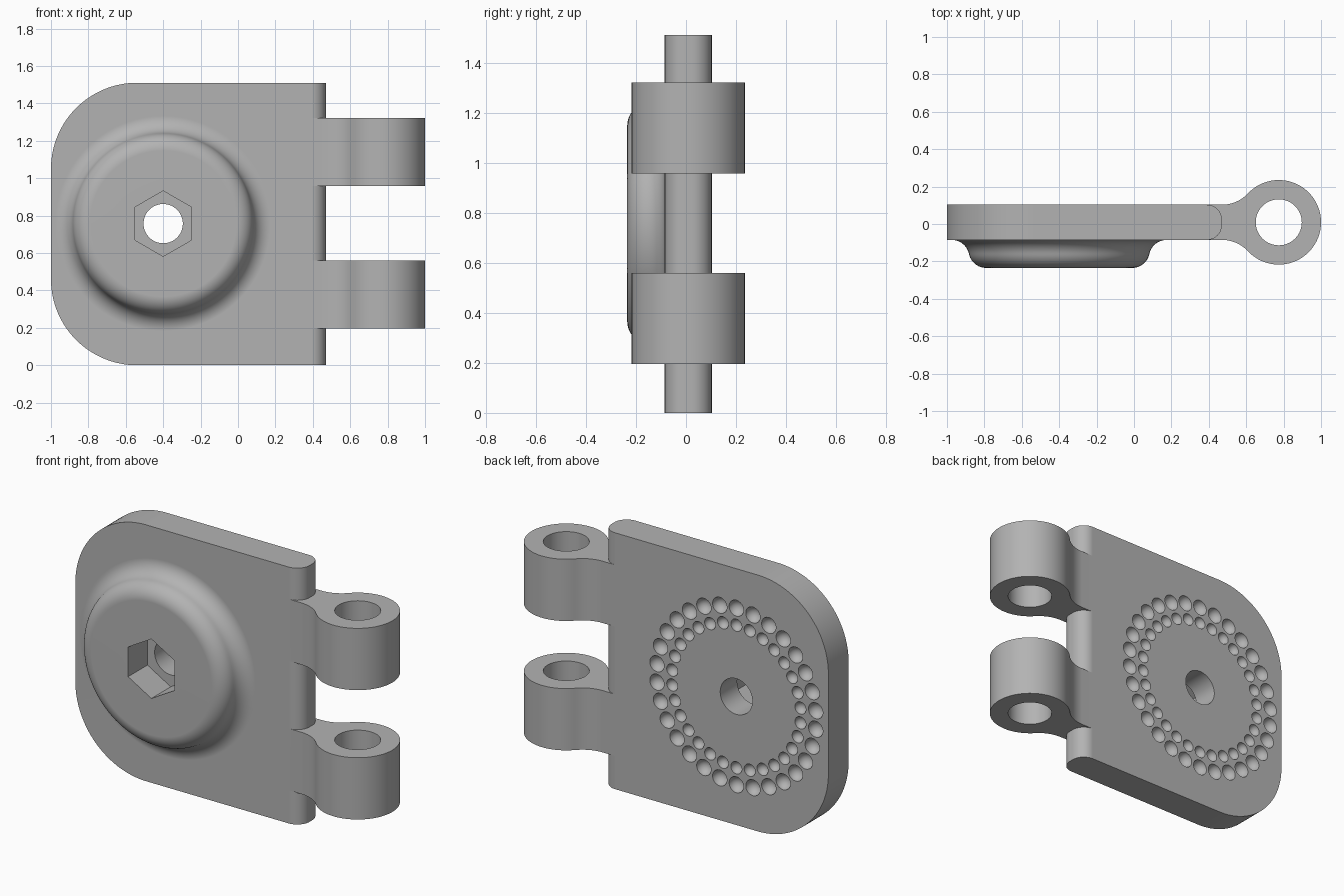
import bpy, bmesh
from math import sin, cos, pi, radians, atan2, hypot
from mathutils import Matrix, Vector

cube = bpy.data.objects.get("Cube")
if cube:
    bpy.data.objects.remove(cube, do_unlink=True)

BACK, FRONT, MID = 0.103, -0.085, 0.009      # plate faces and mid-plane in y
HEIGHT, EDGE = 1.51, 0.47
CX, CZ = -0.4, 0.757                         # centre of the boss
BOSS_FACE = -0.235

grey = bpy.data.materials.new("light_grey")
grey.use_nodes = True
grey.diffuse_color = (0.45, 0.45, 0.45, 1)
grey.node_tree.nodes["Principled BSDF"].inputs["Base Color"].default_value = (0.45, 0.45, 0.45, 1)


def arc(cx, cy, r, start, end, steps):
    angles = [radians(start + (end - start) * i / steps) for i in range(steps + 1)]
    return [(cx + r * cos(a), cy + r * sin(a)) for a in angles]


def make(name, bm):
    bmesh.ops.recalc_face_normals(bm, faces=bm.faces)
    mesh = bpy.data.meshes.new(name)
    bm.to_mesh(mesh)
    bm.free()
    obj = bpy.data.objects.new(name, mesh)
    bpy.context.collection.objects.link(obj)
    mesh.materials.append(grey)
    return obj


def prism(name, points, offset):
    """Closed outline of 3D points, extruded along offset."""
    bm = bmesh.new()
    face = bm.faces.new([bm.verts.new(p) for p in points])
    new = bmesh.ops.extrude_face_region(bm, geom=[face])
    verts = [v for v in new["geom"] if isinstance(v, bmesh.types.BMVert)]
    bmesh.ops.translate(bm, verts=verts, vec=offset)
    return make(name, bm)


def combine(target, tool, operation):
    mod = target.modifiers.new(operation, 'BOOLEAN')
    mod.operation, mod.solver, mod.object = operation, 'EXACT', tool
    bpy.context.view_layer.objects.active = target
    bpy.ops.object.modifier_apply(modifier=mod.name)
    bpy.data.objects.remove(tool, do_unlink=True)


# Plate: plan outline with a rounded hinge edge, raised to full height
r = 0.08
plan = [(-1, FRONT)] + arc(EDGE - r, FRONT + r, r, -90, 0, 10)
plan += arc(EDGE - r, BACK - r, r, 0, 90, 10) + [(-1, BACK)]
plate = prism("hinge_leaf", [(x, y, 0) for x, y in plan], (0, 0, HEIGHT))

# Large rounded corners on the free side
R = 0.46
outline = arc(R - 1, HEIGHT - R, R, 90, 180, 32) + arc(R - 1, R, R, 180, 270, 32)
outline += [(1, 0 - 0.1), (1, HEIGHT + 0.1)]
outline = [(0.9, -0.1), (0.9, HEIGHT + 0.1), (R - 1, HEIGHT + 0.1)] + outline[:-2] + [(R - 1, -0.1)]
corner = prism("corner_shape", [(x, -0.5, z) for x, z in outline], (0, 1, 0))
combine(plate, corner, 'INTERSECT')

# Boss: lathed S-curve dome
theta, fr, base = 78, 0.0947, 0.575
top = base - 2 * fr * sin(radians(theta))
side = arc(top, BOSS_FACE + fr, fr, -90, theta - 90, 12)
side += arc(base, FRONT - fr, fr, theta + 90, 90, 12)[1:]
profile = [(0, BOSS_FACE)] + side + [(base, 0), (0, 0)]
bm = bmesh.new()
verts = [bm.verts.new((p, y, 0)) for p, y in profile]
edges = [bm.edges.new(pair) for pair in zip(verts, verts[1:])]
bmesh.ops.spin(bm, geom=verts + edges, cent=(0, 0, 0), axis=(0, 1, 0), angle=2 * pi, steps=96)
bmesh.ops.remove_doubles(bm, verts=bm.verts, dist=1e-5)
bmesh.ops.translate(bm, verts=bm.verts, vec=(CX, 0, CZ))
combine(plate, make("boss", bm), 'UNION')

# Knuckles: barrel blended into the leaf by tangent fillets
KR = 0.226
KX = 1 - KR
half = BACK - MID
dx = KX - EDGE
fillet = (dx * dx + half * half - KR * KR) / (2 * (KR - half))
touch = atan2(half + fillet, -dx) * 180 / pi
upper = [(EDGE - r, half)] + arc(EDGE, half + fillet, fillet, -90, touch - 180, 12)
barrel = arc(KX, 0, KR, touch, -touch, 72)[1:-1]
lower = [(x, -y) for x, y in reversed(upper)]
for z in (0.195, 0.957):
    points = [(x, y + MID, z) for x, y in upper + barrel + lower]
    combine(plate, prism("knuckle", points, (0, 0, 0.364)), 'UNION')

# Pin bore through both knuckles
bore = [(x, y, -0.5) for x, y in arc(KX, MID, 0.123, 0, 360, 64)[:-1]]
combine(plate, prism("pin_bore", bore, (0, 0, 3)), 'DIFFERENCE')

# Hexagonal recess and bolt hole
hexagon = [(x, -0.5, z) for x, z in arc(CX, CZ, 0.175, 30, 390, 6)[:-1]]
combine(plate, prism("hex_recess", hexagon, (0, 0.5 - 0.055, 0)), 'DIFFERENCE')
hole = [(x, -0.5, z) for x, z in arc(CX, CZ, 0.105, 0, 360, 64)[:-1]]
combine(plate, prism("bolt_hole", hole, (0, 1, 0)), 'DIFFERENCE')

# Two rings of dimples on the back
bm = bmesh.new()
for ring, size in ((0.52, 0.047), (0.42, 0.036)):
    for x, z in arc(CX, CZ, ring, 90, 450, 30)[:-1]:
        bmesh.ops.create_uvsphere(bm, u_segments=20, v_segments=11, radius=size,
                                  matrix=Matrix.Translation(Vector((x, BACK, z))))
combine(plate, make("dimples", bm), 'DIFFERENCE')

# Smooth shading with crisp edges
bpy.ops.object.select_all(action='DESELECT')
plate.select_set(True)
bpy.context.view_layer.objects.active = plate
bpy.ops.object.shade_smooth_by_angle(angle=radians(30))
weighted = plate.modifiers.new("even_normals", 'WEIGHTED_NORMAL')
weighted.keep_sharp = True
